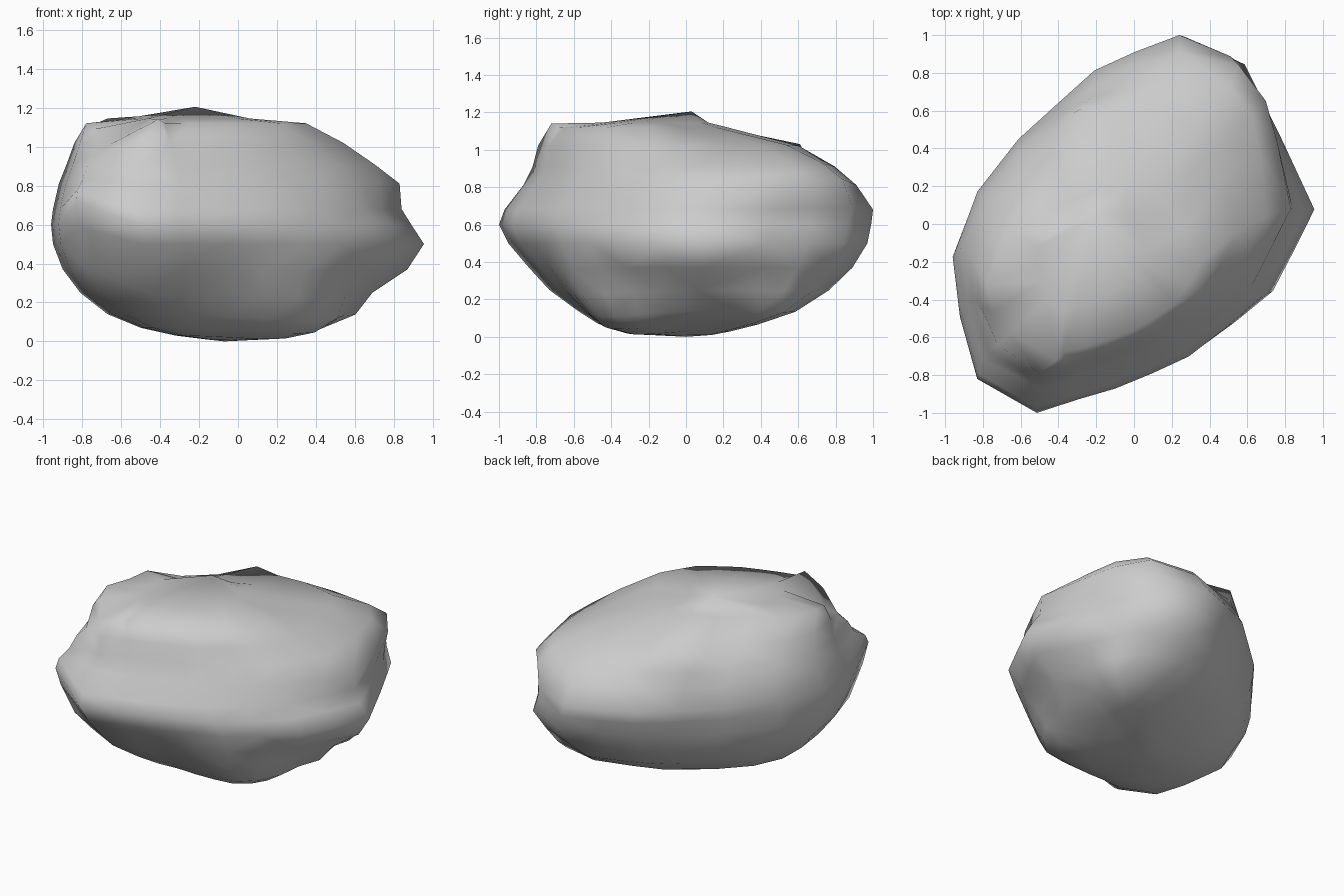
import bpy, bmesh
from mathutils import Vector

# Outline of the boulder seen from above, counter-clockwise
outline = [(0.95, 0.07), (0.78, 0.45), (0.68, 0.66), (0.58, 0.87), (0.31, 1.0), (0.06, 0.91),
           (-0.17, 0.81), (-0.38, 0.63), (-0.60, 0.44), (-0.83, 0.16), (-0.96, -0.17),
           (-0.92, -0.49), (-0.83, -0.82), (-0.50, -1.0), (-0.28, -0.93), (-0.07, -0.87),
           (0.13, -0.79), (0.33, -0.70), (0.53, -0.55), (0.73, -0.38), (0.84, -0.16)]

# Horizontal slices: height, x range, y range
slices = [(0.01, -.16, .08, -.14, .14), (0.03, -.32, .25, -.33, .24), (0.07, -.50, .42, -.47, .38),
          (0.14, -.67, .60, -.58, .57), (0.25, -.81, .69, -.73, .76), (0.37, -.90, .87, -.84, .89),
          (0.50, -.95, .955, -.95, .97), (0.60, -.96, .89, -1.0, .99), (0.68, -.95, .84, -.97, 1.0),
          (0.81, -.92, .83, -.87, .91), (0.91, -.88, .70, -.82, .79), (1.02, -.84, .54, -.79, .60),
          (1.12, -.78, .35, -.71, .22), (1.145, -.50, .06, -.45, .12)]


def remap(v, a0, a1, b0, b1):
    return b0 + (v - a0) / (a1 - a0) * (b1 - b0)


# Boulder body: stacked slices joined by faces
bm = bmesh.new()
rings = [[bm.verts.new((remap(x, -.96, .95, x0, x1), remap(y, -1, 1, y0, y1), z))
          for x, y in outline] for z, x0, x1, y0, y1 in slices]
n = len(outline)
for lo, hi in zip(rings, rings[1:]):
    for i in range(n):
        j = (i + 1) % n
        bm.faces.new((lo[i], lo[j], hi[j], hi[i]))

# Bottom point and top peak
bottom = bm.verts.new((-0.07, 0, 0))
peak = bm.verts.new((-0.22, 0.03, 1.205))
for i in range(n):
    j = (i + 1) % n
    bm.faces.new((bottom, rings[0][j], rings[0][i]))
    bm.faces.new((peak, rings[-1][i], rings[-1][j]))


# Local bumps and dents: shift the surface around the vertex nearest to a point
def pull(start, target, radius):
    start, target = Vector(start), Vector(target)
    v0 = min(bm.verts, key=lambda v: (v.co - start).length)
    centre, move = v0.co.copy(), target - v0.co
    for v in bm.verts:
        t = 1 - (v.co - centre).length / radius
        if t > 0:
            v.co += move * t * t * (3 - 2 * t)


pull((0.43, 0.49, 0.14), (0.56, 0.52, 0.13), 0.45)      # lower back right
pull((0.20, -0.42, 0.14), (0.32, -0.47, 0.11), 0.5)     # lower front
pull((0.45, -0.25, 0.14), (0.51, -0.25, 0.12), 0.4)     # lower right
pull((-0.70, -0.58, 1.12), (-0.66, -0.58, 1.01), 0.25)  # front left notch
pull((-0.46, -0.71, 1.12), (-0.41, -0.72, 1.14), 0.15)  # front top corner
pull((-0.66, -0.02, 1.12), (-0.67, -0.04, 1.145), 0.25) # left top edge
pull((-0.32, 0.45, 1.02), (-0.28, 0.61, 1.03), 0.3)     # back top corner
pull((0.48, 0.79, 0.81), (0.51, 0.82, 0.84), 0.3)       # back right shoulder
pull((0.48, 0.52, 0.91), (0.63, 0.57, 0.92), 0.5)       # right shoulder
pull((-0.83, -0.82, 0.60), (-0.83, -0.82, 0.72), 0.32)  # front left corner

bmesh.ops.triangulate(bm, faces=bm.faces[:])
bmesh.ops.recalc_face_normals(bm, faces=bm.faces[:])
mesh = bpy.data.meshes.new("boulder")
bm.to_mesh(mesh)
bm.free()
boulder = bpy.data.objects.new("boulder", mesh)
bpy.context.collection.objects.link(boulder)
for p in mesh.polygons:
    p.use_smooth = True
